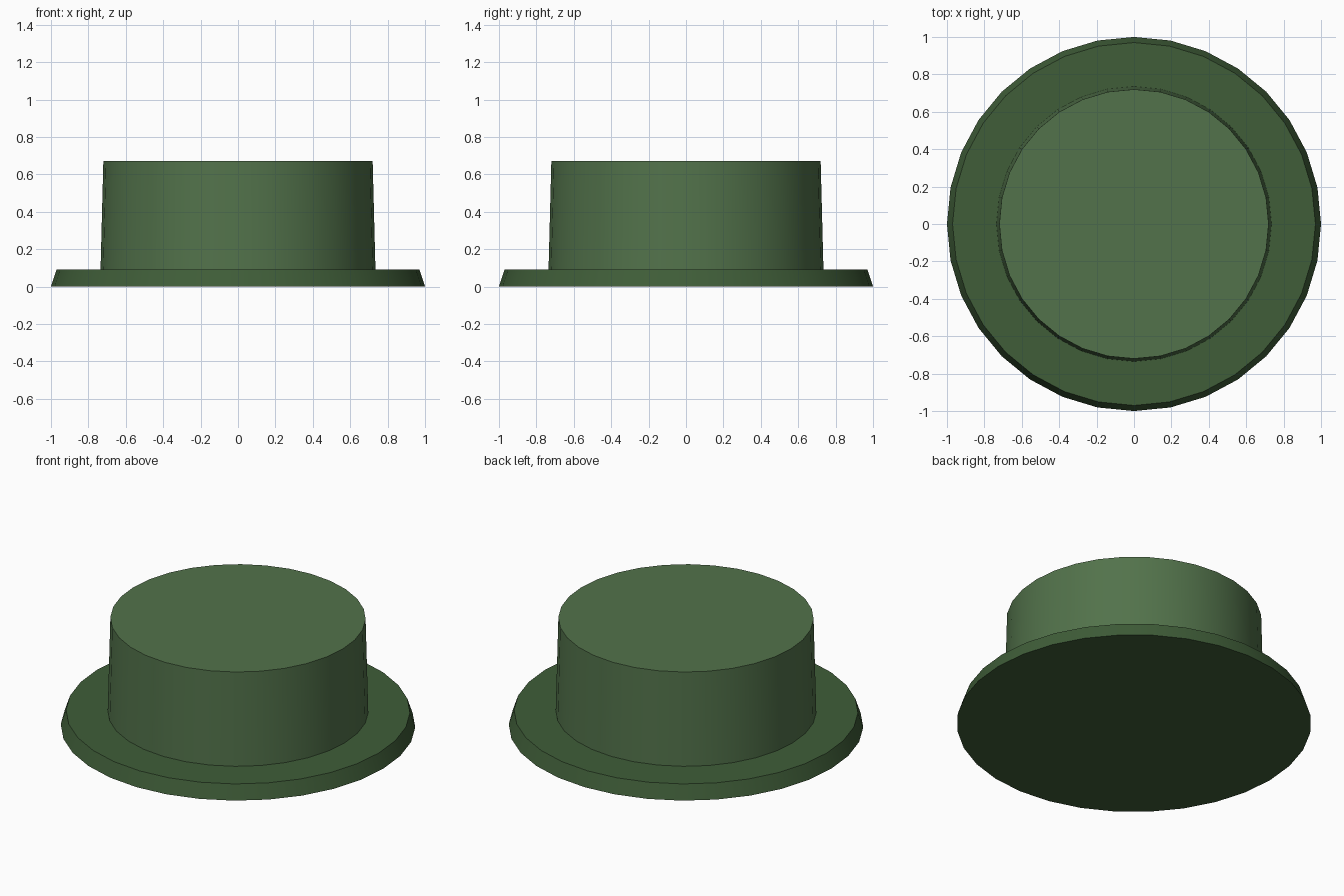
import bpy
import math

if "Cube" in bpy.data.objects:
    bpy.data.objects.remove(bpy.data.objects["Cube"])


def tapered_disc(name, r_bottom, r_top, z0, z1, color):
    bpy.ops.mesh.primitive_cone_add(vertices=32, radius1=r_bottom, radius2=r_top,
                                    depth=z1 - z0, location=(0, 0, (z0 + z1) / 2))
    obj = bpy.context.object
    obj.name = name
    bpy.ops.object.shade_smooth_by_angle(angle=math.radians(30))
    mat = bpy.data.materials.new(name + "_green")
    mat.diffuse_color = (*color, 1)
    mat.use_nodes = True
    mat.node_tree.nodes["Principled BSDF"].inputs["Base Color"].default_value = mat.diffuse_color
    obj.data.materials.append(mat)
    return obj


# Wide bevelled base flange
tapered_disc("base_flange", 1.0, 0.97, 0.0, 0.09, (0.05, 0.11, 0.04))
# Slightly tapered drum standing on the flange
tapered_disc("drum", 0.735, 0.72, 0.09, 0.67, (0.085, 0.17, 0.07))
